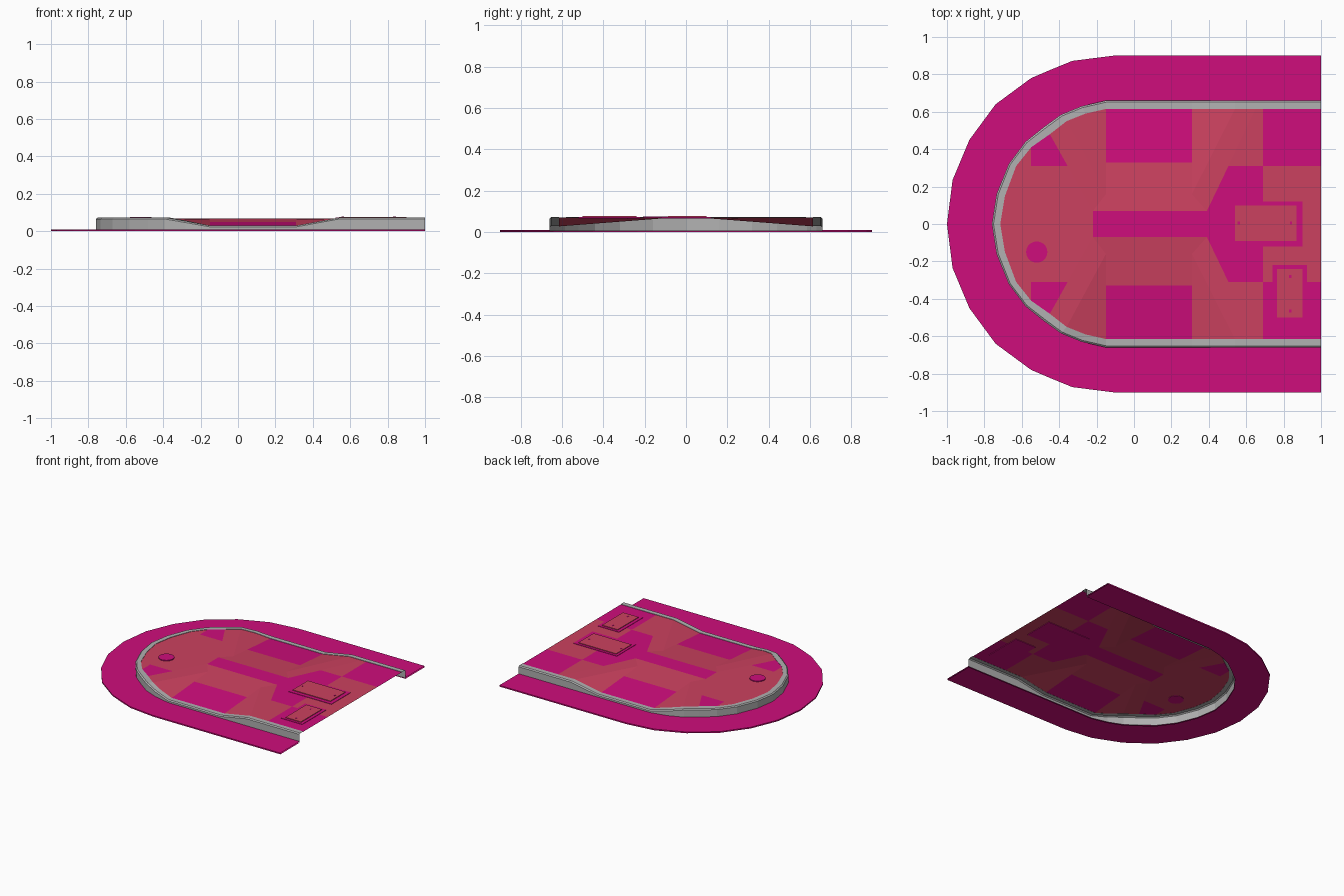
import bpy, bmesh, math

cube = bpy.data.objects.get("Cube")
if cube:
    bpy.data.objects.remove(cube, do_unlink=True)


def material(name, rgb):
    m = bpy.data.materials.new(name)
    m.use_nodes = True
    m.diffuse_color = (*rgb, 1)
    m.node_tree.nodes["Principled BSDF"].inputs["Base Color"].default_value = (*rgb, 1)
    return m


MAGENTA = material("magenta", (0.62, 0.004, 0.2))
RED = material("coral red", (0.6, 0.053, 0.115))
GREY = material("grey", (0.44, 0.44, 0.44))


def build(name, faces, mats, mirror=False):
    """faces: list of (points, material index); shared corners are welded."""
    bm = bmesh.new()
    for pts, mi in faces:
        bm.faces.new([bm.verts.new(p) for p in pts]).material_index = mi
    bmesh.ops.remove_doubles(bm, verts=bm.verts, dist=0.0005)
    mesh = bpy.data.meshes.new(name)
    bm.to_mesh(mesh)
    bm.free()
    for m in mats:
        mesh.materials.append(m)
    ob = bpy.data.objects.new(name, mesh)
    bpy.context.collection.objects.link(ob)
    if mirror:
        mod = ob.modifiers.new("mirror", 'MIRROR')
        mod.use_axis = (False, True, False)
        mod.merge_threshold = 0.0005
    return ob


def box(name, x0, x1, y0, y1, z0, z1, mat):
    lo, hi = ([(x, y, z) for x, y in ((x0, y0), (x1, y0), (x1, y1), (x0, y1))] for z in (z0, z1))
    faces = [(hi, 0), (lo[::-1], 0)]
    for i in range(4):
        j = (i + 1) % 4
        faces.append(([lo[i], lo[j], hi[j], hi[i]], 0))
    return build(name, faces, [mat])


def strips(rows, mi=0):
    """Quads joining neighbouring cross-sections."""
    return [([a[i], b[i], b[i + 1], a[i + 1]], mi)
            for a, b in zip(rows, rows[1:]) for i in range(len(a) - 1)]


# Half outlines, from the open end round to the nose
outer = [(1, .9), (.54, .9), (.31, .9), (-.11, .9), (-.33, .872), (-.44, .827),
         (-.55, .78), (-.74, .64), (-.88, .45), (-.97, .235), (-1, 0)]
wall = [(1, .66), (.54, .66), (.31, .66), (-.15, .66), (-.28, .63), (-.39, .585),
        (-.48, .52), (-.58, .44), (-.67, .32), (-.735, .16), (-.76, 0)]
inner = [(1, .615), (.54, .615), (.31, .615), (-.15, .615), (-.26, .59), (-.36, .55),
         (-.45, .48), (-.55, .41), (-.63, .31), (-.69, .15), (-.715, 0)]
TOP, DIP, SHOULDER = .069, .027, .062


def edge_height(i):
    """Floor height along the rim: low at the side dips."""
    return {2: DIP, 3: DIP, 4: .05}.get(i, TOP)


# Low apron around the outside
rows = []
for o, w in zip(outer, wall):
    rows.append([(*w, .01), (*o, .01), (*o, 0), (*w, 0)])
build("apron", strips(rows), [MAGENTA], True)

# Raised kerb following the dips
rows = []
for i, (w, n) in enumerate(zip(wall, inner)):
    h = edge_height(i) + .003
    mid = [a + (b - a) * .2 for a, b in zip(w, n)]
    rows.append([(*n, h - .004), (*n, h), (*mid, h), (*w, h - .007), (*w, .005)])
build("kerb", strips(rows), [GREY], True)

# Floor panels
rim = [(*p, edge_height(i)) for i, p in enumerate(inner)]


def flat(x, y):
    return (x, y, TOP)


ridge_l, ridge_r = flat(-.22, .07), flat(.39, .07)
mid_l, mid_r = flat(-.22, 0), flat(.39, 0)
crease_l, crease_r = flat(-.355, .31), flat(.505, .31)
dip_l, dip_r = (-.15, .16, SHOULDER), (.31, .16, SHOULDER)
split_l, split_r = (-.15, .33, .049), (.31, .33, .049)
nose_joint = flat(-.55, .31)
tail_crease = flat(.65, .615)
t0, t1, t2 = flat(.69, 0), flat(.69, .31), flat(.69, .615)
e0, e1 = flat(1, 0), flat(1, .31)
M, R = 0, 1
floor = [
    ([mid_l, mid_r, ridge_r, ridge_l], M),                     # centre ridge
    ([ridge_l, ridge_r, dip_r, dip_l], R),                     # shoulder
    ([dip_l, dip_r, split_r, split_l], R),                     # side slope
    ([split_l, split_r, rim[2], rim[3]], M),
    ([rim[10], mid_l, ridge_l, crease_l, nose_joint, rim[8], rim[9]], R),
    ([rim[8], nose_joint, rim[7]], R),
    ([nose_joint, crease_l, rim[6], rim[7]], M),
    ([ridge_l, dip_l, rim[5], rim[6], crease_l], R),           # nose side ramps
    ([dip_l, split_l, rim[3], rim[4], rim[5]], R),
    ([ridge_r, crease_r, tail_crease, rim[1], dip_r], R),      # tail side ramps
    ([dip_r, rim[1], rim[2], split_r], R),
    ([mid_r, t0, t1, crease_r, ridge_r], M),
    ([crease_r, t1, t2, tail_crease], R),
    ([t0, e0, e1, t1], R),
    ([t1, e1, rim[0], t2], M),
]
build("floor", floor, [MAGENTA, RED], True)

# Two raised hatches with borders and slots
box("large_hatch_border", .52, .9, -.12, .12, TOP - .004, TOP + .003, MAGENTA)
box("large_hatch", .54, .87, -.09, .1, TOP, TOP + .008, RED)
box("small_hatch_border", .74, .925, -.52, -.22, TOP - .004, TOP + .003, MAGENTA)
box("small_hatch", .765, .9, -.5, -.24, TOP, TOP + .008, RED)
for i, (x, y) in enumerate(((.56, .005), (.84, .005), (.835, -.28), (.835, -.465))):
    box(f"hatch_slot_{i + 1}", x - .006, x + .006, y - .008, y + .008, TOP, TOP + .009, MAGENTA)

# Round cap near the nose
bpy.ops.mesh.primitive_cylinder_add(vertices=20, radius=.057, depth=.009,
                                    location=(-.52, -.15, TOP + .002))
cap = bpy.context.object
cap.name = "round_cap"
cap.data.materials.append(MAGENTA)
